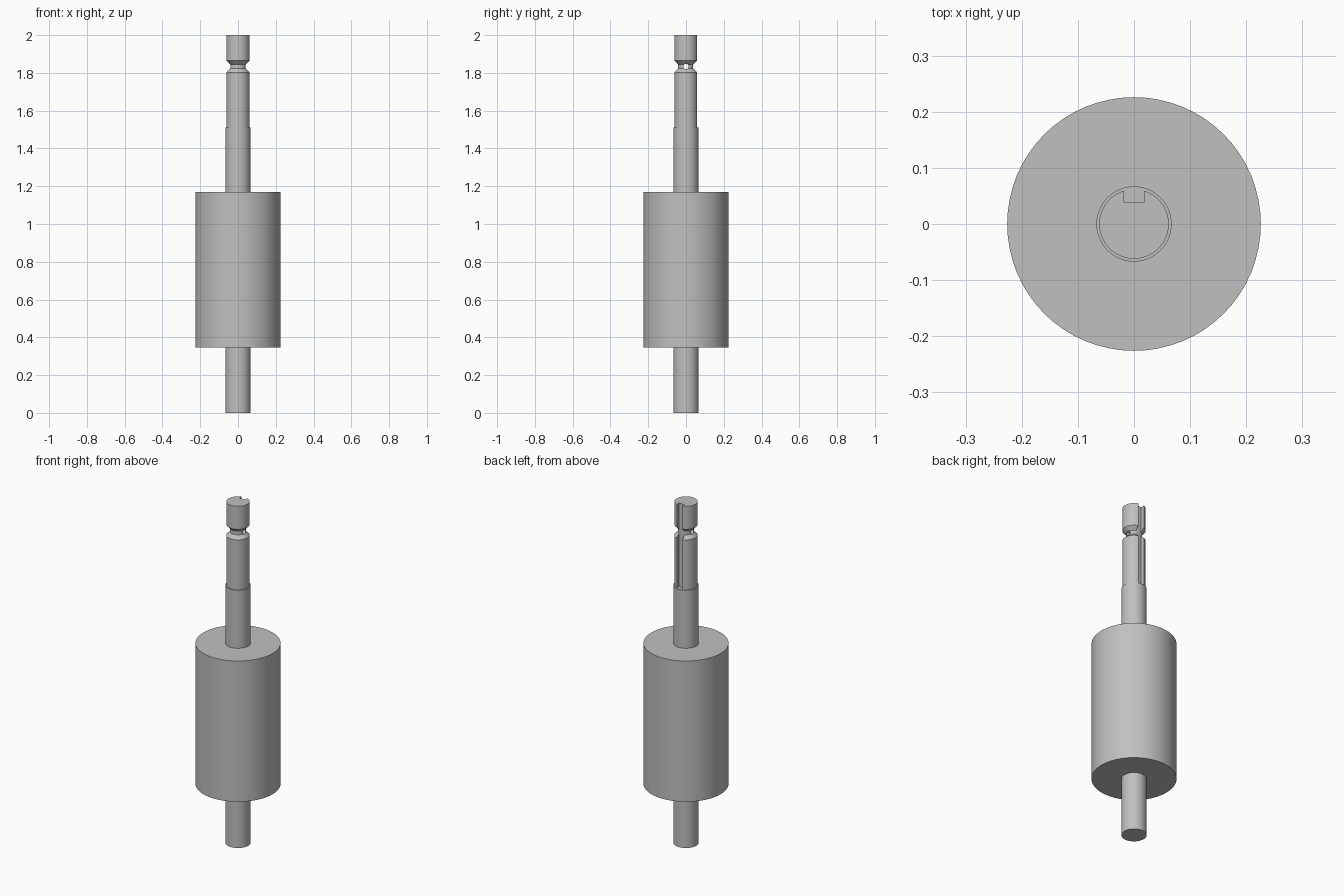
import bpy
import math

SIDES = 64

old = bpy.data.objects.get("Cube")
if old:
    bpy.data.objects.remove(old, do_unlink=True)

# Single plain steel colour
steel = bpy.data.materials.new("grey_steel")
steel.use_nodes = True
colour = (0.53, 0.53, 0.53, 1)
steel.diffuse_color = colour
steel.node_tree.nodes["Principled BSDF"].inputs["Base Color"].default_value = colour


def lathe(name, profile):
    """Closed solid of revolution from (radius, height) pairs, bottom to top."""
    verts, faces = [], []
    for radius, z in profile:
        for i in range(SIDES):
            a = math.tau * i / SIDES
            verts.append((radius * math.cos(a), radius * math.sin(a), z))
    for ring in range(len(profile) - 1):
        for i in range(SIDES):
            j = (i + 1) % SIDES
            low, high = ring * SIDES, (ring + 1) * SIDES
            faces.append((low + i, low + j, high + j, high + i))
    faces.append(tuple(reversed(range(SIDES))))
    faces.append(tuple(range(len(verts) - SIDES, len(verts))))
    mesh = bpy.data.meshes.new(name)
    mesh.from_pydata(verts, [], faces)
    mesh.materials.append(steel)
    obj = bpy.data.objects.new(name, mesh)
    bpy.context.collection.objects.link(obj)
    return obj


def activate(obj):
    bpy.ops.object.select_all(action="DESELECT")
    obj.select_set(True)
    bpy.context.view_layer.objects.active = obj


def cut(target, cutter):
    """Subtract a cutter and discard it."""
    cutter.hide_render = True
    cutter.data.materials.append(steel)
    mod = target.modifiers.new("cut", "BOOLEAN")
    mod.operation = "DIFFERENCE"
    mod.solver = "EXACT"
    mod.object = cutter
    activate(target)
    bpy.ops.object.modifier_apply(modifier=mod.name)
    bpy.data.objects.remove(cutter, do_unlink=True)


# Wide central drum
drum = lathe("drum", [(0.226, 0.345), (0.226, 1.17)])

# Stepped shaft with a waisted groove near the tip
shaft = lathe("shaft", [
    (0.067, 0), (0.067, 1.51), (0.062, 1.51), (0.062, 1.803),
    (0.042, 1.823), (0.042, 1.845), (0.062, 1.865), (0.062, 2),
])

# Keyway along the back of the thin end
bpy.ops.mesh.primitive_cube_add(size=1, location=(0, 0.088, 1.811))
keyway = bpy.context.object
keyway.name = "keyway_cutter"
keyway.scale = (0.036, 0.1, 0.6)
cut(shaft, keyway)

# Cross hole through the groove
bpy.ops.mesh.primitive_cylinder_add(
    vertices=24, radius=0.014, depth=0.3,
    location=(0, 0, 1.834), rotation=(0, math.pi / 2, 0))
hole = bpy.context.object
hole.name = "cross_hole_cutter"
cut(shaft, hole)

for part in (drum, shaft):
    activate(part)
    bpy.ops.object.shade_smooth_by_angle(angle=math.radians(30))
